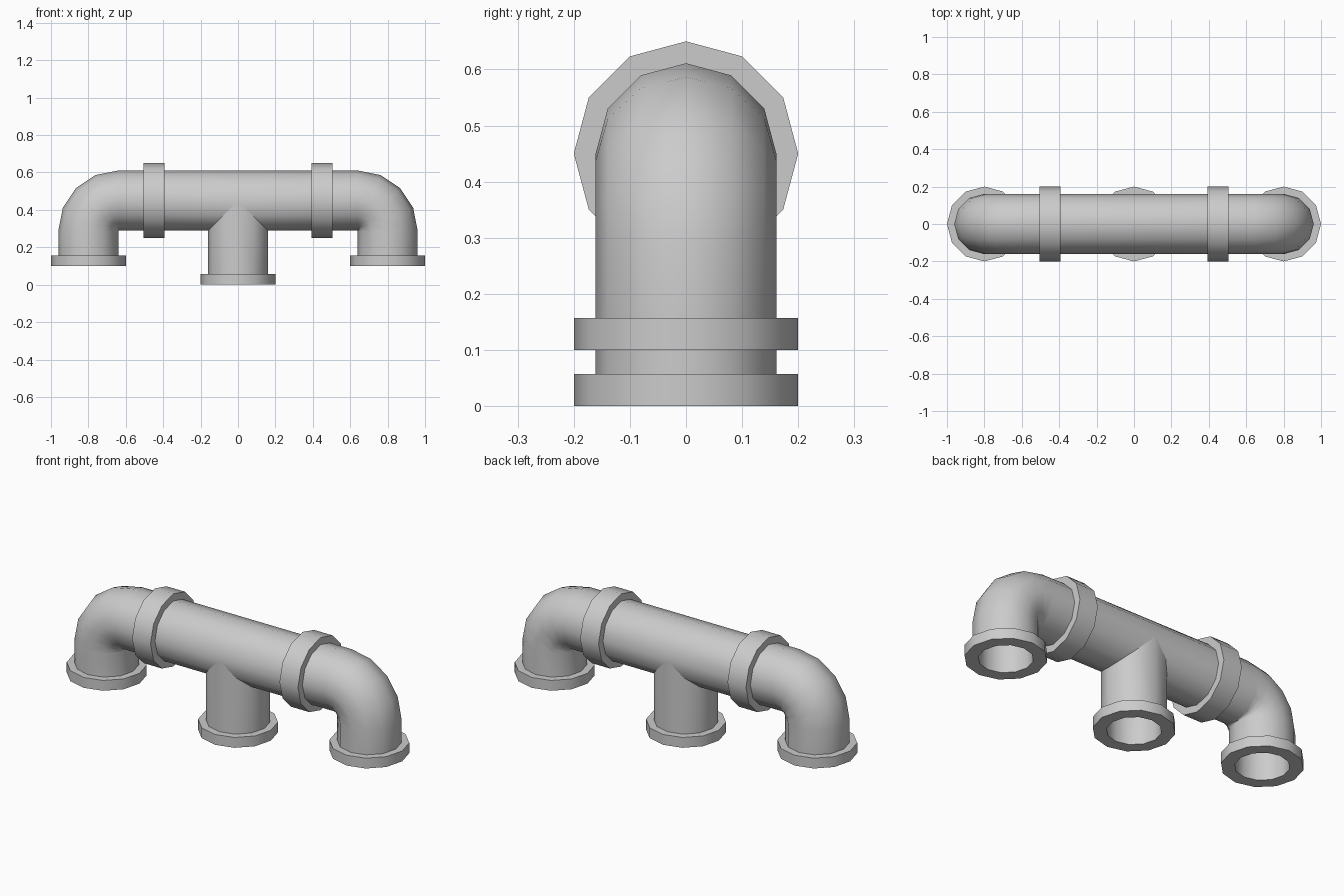
import bpy, bmesh
from math import sin, cos, pi, radians

if "Cube" in bpy.data.objects:
    bpy.data.objects.remove(bpy.data.objects["Cube"])

SIDES = 12
OUTER, BORE, RIM = 0.161, 0.133, 0.2
AXIS_Z, LEG_X, BEND = 0.45, 0.8, 0.162
DOWN = pi / 2

grey = bpy.data.materials.new("pipe grey")
grey.use_nodes = True
grey.diffuse_color = (0.6, 0.6, 0.6, 1)
grey.node_tree.nodes["Principled BSDF"].inputs["Base Color"].default_value = (0.6, 0.6, 0.6, 1)


def ring(x, z, tilt, radius):
    """Circle around a pipe axis: tilt 0 runs along +x, a quarter turn runs down."""
    points = []
    for i in range(SIDES):
        a = 2 * pi * i / SIDES
        h = radius * cos(a)
        points.append((x + h * sin(tilt), radius * sin(a), z + h * cos(tilt)))
    return points


def skin(name, rings, mirror=False):
    """Join successive rings with quads."""
    bm = bmesh.new()
    loops = [[bm.verts.new(p) for p in r] for r in rings]
    for a, b in zip(loops, loops[1:]):
        for i in range(SIDES):
            j = (i + 1) % SIDES
            bm.faces.new((a[i], b[i], b[j], a[j]))
    bmesh.ops.remove_doubles(bm, verts=bm.verts, dist=0.0001)
    mesh = bpy.data.meshes.new(name)
    bm.to_mesh(mesh)
    bm.free()
    mesh.materials.append(grey)
    obj = bpy.data.objects.new(name, mesh)
    bpy.context.collection.objects.link(obj)
    bpy.ops.object.select_all(action='DESELECT')
    obj.select_set(True)
    bpy.context.view_layer.objects.active = obj
    bpy.ops.object.shade_smooth_by_angle(angle=radians(40))
    if mirror:
        obj.modifiers.new("Mirror", 'MIRROR').use_axis[0] = True
    return obj


def main_wall(radius):
    # Lower half starts on the mitred seam with the branch
    seam = [(max(0, AXIS_Z - z), y, z) for x, y, z in ring(0, AXIS_Z, 0, radius)]
    rings = [seam]
    for i in range(5):
        t = DOWN * i / 4
        rings.append(ring(LEG_X - BEND + BEND * sin(t),
                          AXIS_Z - BEND + BEND * cos(t), t, radius))
    rings.append(ring(LEG_X, 0.157, DOWN, radius))
    return rings


def branch_wall(radius):
    top = [(x, y, AXIS_Z - abs(x)) for x, y, z in ring(0, 0, DOWN, radius)]
    return [top, ring(0, 0.057, DOWN, radius)]


def collar(name, start, end, tilt, bore, mirror):
    profile = [(start, bore), (start, RIM), (end, RIM), (end, bore), (start, bore)]
    skin(name, [ring(x, z, tilt, r) for (x, z), r in profile], mirror)


# Hollow pipes: outer wall out to the end, bore back again
skin("main_pipe_with_elbows", main_wall(OUTER) + main_wall(BORE)[::-1], True)
skin("centre_branch", branch_wall(OUTER) + branch_wall(BORE)[::-1])

# Joint collars and end flanges
collar("joint_collars", (0.393, AXIS_Z), (0.505, AXIS_Z), 0, 0.15, True)
collar("elbow_flanges", (LEG_X, 0.157), (LEG_X, 0.1), DOWN, BORE, True)
collar("branch_flange", (0, 0.057), (0, 0), DOWN, BORE, False)
